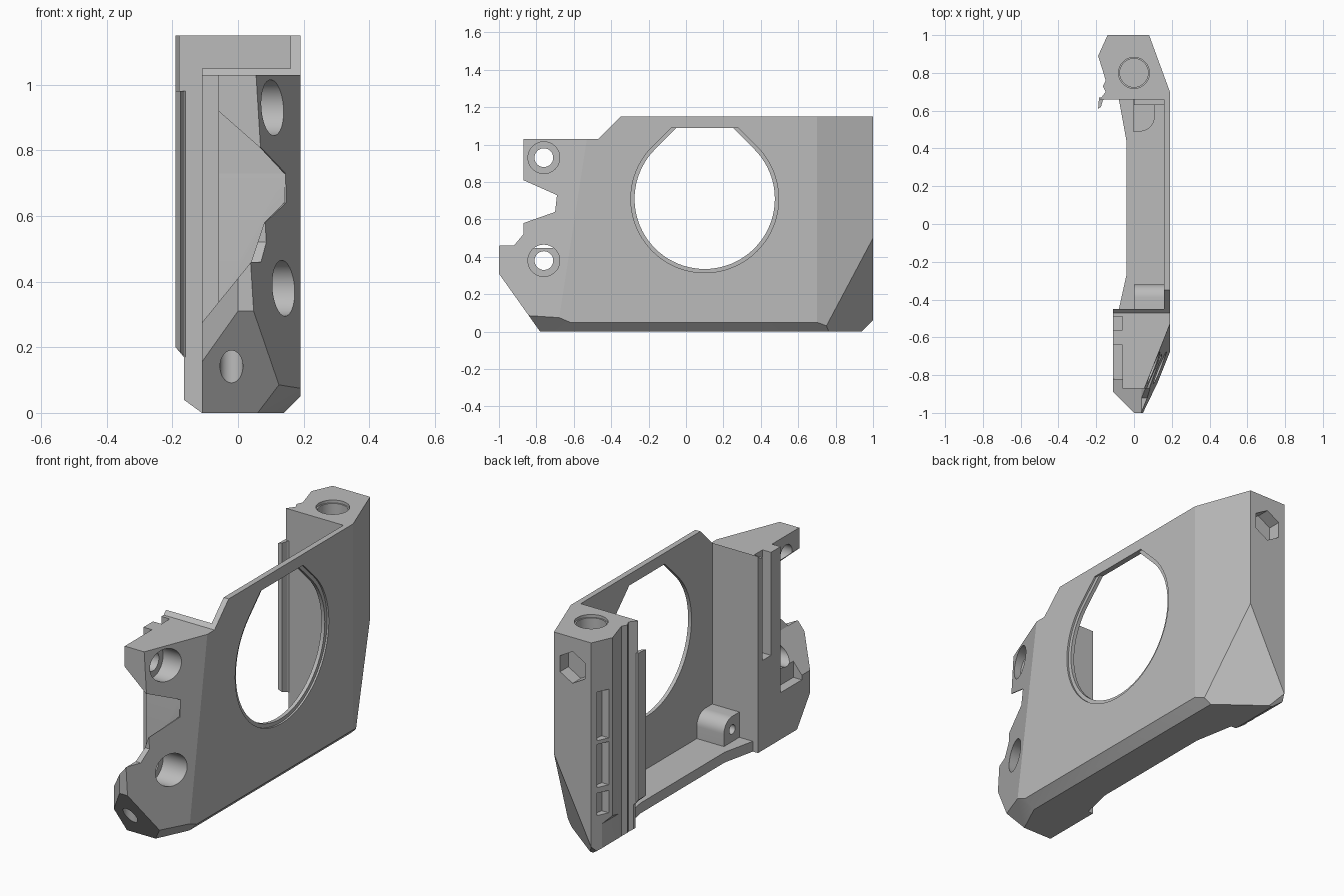
import bpy, bmesh, math
from mathutils import Vector

cube = bpy.data.objects.get("Cube")
if cube:
    bpy.data.objects.remove(cube, do_unlink=True)

grey = bpy.data.materials.new("grey_plastic")
grey.use_nodes = True
grey.diffuse_color = (0.5, 0.5, 0.5, 1)
grey.node_tree.nodes["Principled BSDF"].inputs["Base Color"].default_value = (0.5, 0.5, 0.5, 1)


def prism(name, points, axis, lo, hi):
    """Extrude a 2D outline along an axis; outline uses the other two axes in order."""
    def place(p, d):
        c = list(p)
        c.insert("xyz".index(axis), d)
        return c
    bm = bmesh.new()
    face = bm.faces.new([bm.verts.new(place(p, lo)) for p in points])
    ext = bmesh.ops.extrude_face_region(bm, geom=[face])
    shift = Vector(place((0, 0), hi - lo))
    bmesh.ops.translate(bm, vec=shift, verts=[v for v in ext["geom"] if isinstance(v, bmesh.types.BMVert)])
    bmesh.ops.recalc_face_normals(bm, faces=bm.faces)
    mesh = bpy.data.meshes.new(name)
    bm.to_mesh(mesh)
    bm.free()
    mesh.materials.append(grey)
    ob = bpy.data.objects.new(name, mesh)
    bpy.context.collection.objects.link(ob)
    return ob


def box(name, x, y, z):
    return prism(name, [(x[0], y[0]), (x[1], y[0]), (x[1], y[1]), (x[0], y[1])], "z", *z)


def ring(a, b, r, n=48, start=0.0):
    return [(a + r * math.cos(start + math.tau * i / n), b + r * math.sin(start + math.tau * i / n))
            for i in range(n)]


def combine(target, tool, op="DIFFERENCE"):
    tool.hide_render = True
    mod = target.modifiers.new("cut", "BOOLEAN")
    mod.operation, mod.object, mod.solver = op, tool, "EXACT"
    bpy.context.view_layer.objects.active = target
    bpy.ops.object.modifier_apply(modifier=mod.name)
    bpy.data.objects.remove(tool, do_unlink=True)


def bevel_plane(target, a, b, c, outside):
    """Slice off everything on the outside point's side of the plane a, b, c."""
    a, b, c, outside = map(Vector, (a, b, c, outside))
    n = (b - a).cross(c - a).normalized()
    if n.dot(outside - a) < 0:
        n = -n
    bm = bmesh.new()
    bm.from_mesh(target.data)
    cut = bmesh.ops.bisect_plane(bm, geom=bm.verts[:] + bm.edges[:] + bm.faces[:],
                                 plane_co=a, plane_no=n, clear_outer=True)
    edges = [e for e in cut["geom_cut"] if isinstance(e, bmesh.types.BMEdge)]
    bmesh.ops.holes_fill(bm, edges=edges)
    bmesh.ops.recalc_face_normals(bm, faces=bm.faces)
    bm.to_mesh(target.data)
    bm.free()


# Solid body: side silhouette crossed with plan silhouette
body = prism("bracket_body", [
    (-1, .31), (-1, .46), (-.92, .46), (-.87, .52), (-.87, .58), (-.7, .64), (-.69, .73),
    (-.87, .81), (-.87, 1.03), (-.47, 1.03), (-.35, 1.15), (1, 1.15), (1, .06), (.94, 0), (-.78, 0)],
    "x", -.3, .3)
plan = prism("plan", [
    (-.14, 1), (.08, 1), (.19, .7), (.19, -1), (0, -1), (-.11, -.89), (-.11, -.45), (-.08, -.45),
    (-.04, -.27), (-.04, .44), (-.08, .66), (-.18, .66), (-.15, .7), (-.165, .73), (-.15, .76),
    (-.165, .81), (-.19, .89)], "z", -.1, 1.3)
combine(body, plan, "INTERSECT")

# Sloped outer faces and lower bevels
bevel_plane(body, (.19, -.53, 1.03), (.055, -.87, 1.03), (.19, -.68, .06), (.3, -1, .5))
bevel_plane(body, (.19, 0, .05), (.14, 0, 0), (.14, 1, 0), (.3, 0, -.1))
bevel_plane(body, (.19, -.62, .05), (.13, -.84, .09), (.06, -.78, 0), (.3, -1, -.1))
bevel_plane(body, (.08, 1, .5), (-.14, 1, .06), (.19, .74, .04), (.3, 1, 0))
bevel_plane(body, (-.165, 0, .04), (-.11, 0, 0), (-.11, 1, 0), (-.3, 0, -.1))

# Hollow between the two end blocks
combine(body, box("hollow", (-.4, .16), (-.45, .66), (.055, 2)))

# Round window with a flat-topped teardrop and an outer chamfer
def teardrop(r, top):
    k = r * math.sqrt(.5)
    pts = [(.1 + r * math.cos(t), .71 + r * math.sin(t))
           for t in (math.radians(135 + 270 * i / 60) for i in range(61))]
    half = k - (top - .71 - k)
    return pts + [(.1 + half, top), (.1 - half, top)]

combine(body, prism("window", teardrop(.375, 1.09), "x", .1, .3))
combine(body, prism("window_rim", teardrop(.395, 1.09), "x", .18, .3))

# Front block: notch, stepped inner side, vertical groove
combine(body, prism("notch", [
    (-.06, .92), (.065, .81), (.14, .73), (.14, .64), (.08, .58), (.04, .46), (-.13, .25),
    (-.4, .25), (-.4, .92)], "y", -1.2, -.69))
combine(body, box("side_step", (-.4, -.06), (-.82, -.64), (.25, 1.3)))
combine(body, box("upper_step", (-.4, -.06), (-1, -.8), (.6, 1.3)))
combine(body, box("groove", (-.4, -.06), (-.56, -.49), (.48, 1.3)))

# Counterbored screw holes
for z in (.93, .38):
    combine(body, prism("bore", ring(-.76, z, .085), "x", .03, .4))
    combine(body, prism("screw_hole", ring(-.76, z, .05), "x", -.4, .4))

# Rear column: top bore, hexagonal nut pocket, side pockets
combine(body, prism("top_bore", ring(0, .8, .075), "z", .8, 1.3))
combine(body, prism("top_rim", ring(0, .8, .082), "z", 1.135, 1.3))
combine(body, prism("nut_pocket", ring(-.03, .99, .085, 6, math.pi / 6), "y", .93, 1.1))
for lo, hi in ((.62, .88), (.37, .6), (.22, .34)):
    combine(body, prism("side_pocket", [(-.3, .91), (-.14, .91), (-.13, .97), (-.3, .97)], "z", lo, hi))

# Lower inner corner of the column
combine(body, prism("column_undercut", [(-.4, .2), (-.19, .2), (-.165, .17), (-.165, -.1), (-.4, -.1)],
                    "y", .5, 1.2))

# Small hole in the sloped front underside
combine(body, prism("underside_hole", ring(-.02, -.88, .035), "z", 0, .3))

# Lip running down the inner edge of the column
lip = prism("column_lip", [(-.19, .61), (-.175, .62), (-.165, .655), (-.15, .67), (-.185, .67)], "z", .17, .98)
bevel_plane(lip, (-.19, .6, .2), (-.155, .6, .165), (-.19, .7, .2), (-.3, .6, 0))

# Rounded bosses on the floor
arc = [(-.39 + .07 * math.sin(t), .12 + .07 * math.cos(t)) for t in (math.pi / 2 * i / 10 for i in range(11))]
front_boss = prism("front_boss", [(-.455, .04), (-.455, .19)] + arc + [(-.32, .04)], "x", 0, .165)
combine(front_boss, prism("boss_hole", ring(-.39, .12, .025, 24), "x", -.1, .1))
arc = [(.03 + .08 * math.cos(t), .57 - .08 * math.sin(t)) for t in (math.pi / 2 * i / 10 for i in range(11))]
rear_boss = prism("rear_boss", [(-.005, .665), (.11, .665)] + arc + [(-.005, .49)], "z", .04, .13)
rear_ledge = box("rear_ledge", (0, .165), (.63, .665), (.04, .16))

for ob in (body, lip, front_boss, rear_boss, rear_ledge):
    bpy.ops.object.select_all(action="DESELECT")
    ob.select_set(True)
    bpy.context.view_layer.objects.active = ob
    bpy.ops.object.shade_smooth_by_angle(angle=math.radians(20))
